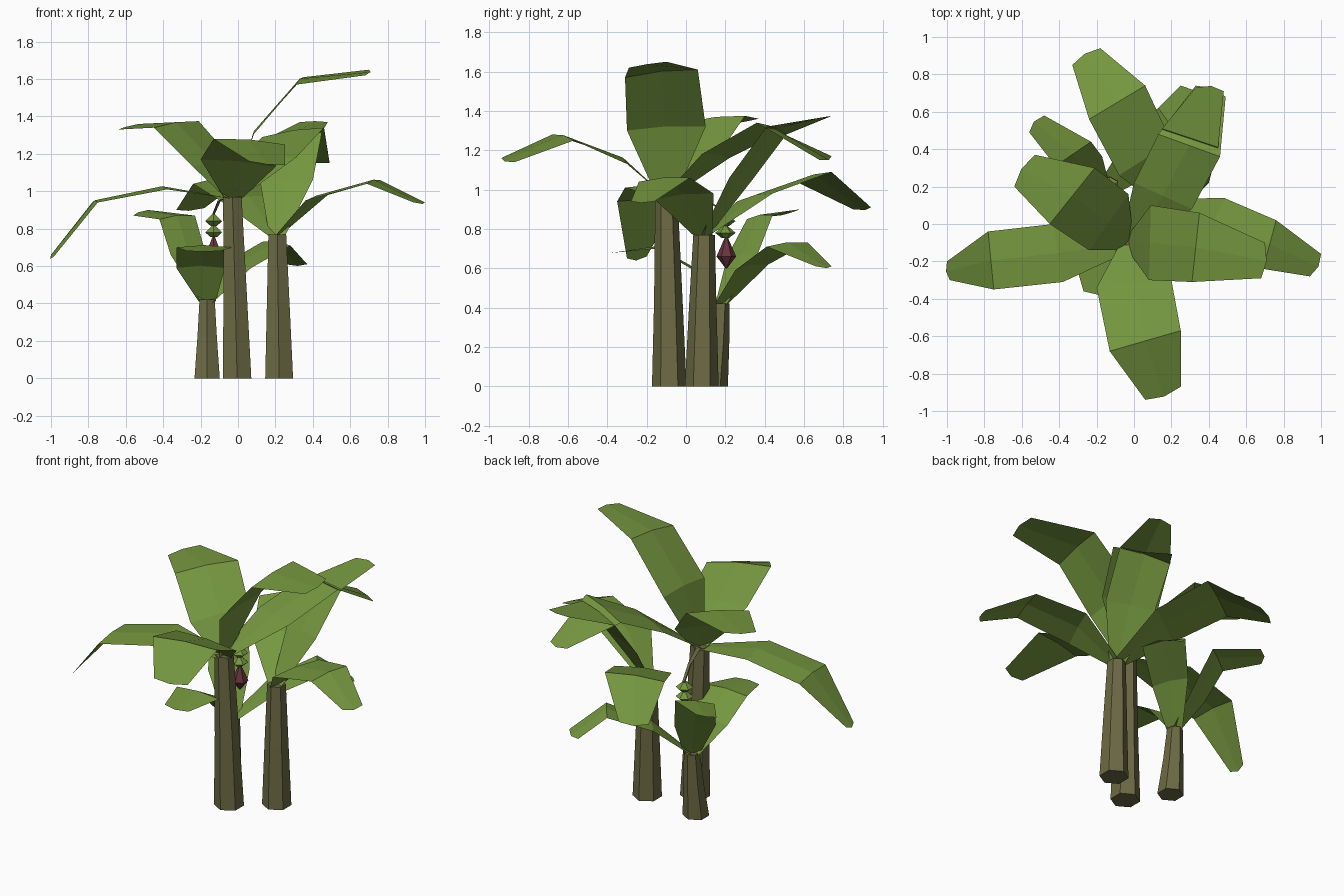
import bpy, bmesh, math
from mathutils import Vector

if "Cube" in bpy.data.objects:
    bpy.data.objects.remove(bpy.data.objects["Cube"])


def material(name, color):
    m = bpy.data.materials.new(name)
    m.diffuse_color = (*color, 1)
    m.use_nodes = True
    m.node_tree.nodes["Principled BSDF"].inputs["Base Color"].default_value = m.diffuse_color
    return m


LEAF = material("leaf green", (0.18, 0.31, 0.05))
BARK = material("trunk olive", (0.15, 0.145, 0.058))
BUD = material("bud maroon", (0.14, 0.035, 0.05))


def finish(name, bm, mat):
    me = bpy.data.meshes.new(name)
    bm.to_mesh(me)
    bm.free()
    me.materials.append(mat)
    ob = bpy.data.objects.new(name, me)
    bpy.context.collection.objects.link(ob)
    return ob


def loft(name, rings, mat, sides=6):
    """Skin horizontal rings given as (x, y, z, radius)."""
    bm = bmesh.new()
    loops = []
    for x, y, z, r in rings:
        loops.append([bm.verts.new((x + r * math.cos(math.tau * (i + .5) / sides),
                                    y + r * math.sin(math.tau * (i + .5) / sides), z))
                      for i in range(sides)])
    for a, b in zip(loops, loops[1:]):
        for i in range(sides):
            j = (i + 1) % sides
            bm.faces.new((a[i], a[j], b[j], b[i]))
    bm.faces.new(loops[0][::-1])
    bm.faces.new(loops[-1])
    return finish(name, bm, mat)


def leaf(name, base, *sections):
    """Folded blade through (left, right) edge pairs; seen along the leaf from its base."""
    base = Vector(base)
    pairs = [(Vector(l), Vector(r)) for l, r in sections]
    side = (pairs[0][1] - pairs[0][0]).normalized() * 0.045
    pairs.insert(0, (base - side, base + side))
    bm = bmesh.new()
    rows = []
    for k, (l, r) in enumerate(pairs):
        mid = (l + r) / 2
        if k == 3:      # blunt pointed tip
            prev = (pairs[2][0] + pairs[2][1]) / 2
            mid += (mid - prev).normalized() * 0.02
        elif k:         # raised midrib
            mid.z += 0.012
        rows.append([bm.verts.new(p) for p in (l, mid, r)])
    for a, b in zip(rows, rows[1:]):
        for i in range(2):
            bm.faces.new((a[i], a[i + 1], b[i + 1], b[i]))
    finish(name, bm, LEAF)


# Trunks
loft("tall_trunk", [(-.005, -.085, 0, .088), (-.015, -.09, .45, .072), (-.03, -.1, .97, .057)], BARK)
loft("middle_trunk", [(.22, .08, 0, .086), (.215, .085, .4, .07), (.21, .092, .77, .055)], BARK)
loft("short_trunk", [(-.165, .135, 0, .078), (-.165, .16, .22, .06), (-.165, .175, .42, .047)], BARK)

# Tall crown
A = (-.03, -.1, .96)
leaf("tall_leaf_front", A,
     ((.2, -.3, 1.13), (-.2, -.34, 1.17)),
     ((.25, -.57, 1.25), (-.13, -.68, 1.28)),
     ((.25, -.87, 1.14), (.06, -.94, 1.16)))
leaf("tall_leaf_left", A,
     ((-.38, -.31, 1.01), (-.43, 0, 1.02)),
     ((-.75, -.35, .94), (-.78, -.04, .94)),
     ((-.985, -.3, .65), (-1, -.2, .66)))
leaf("tall_leaf_right", A,
     ((.09, .1, 1.32), (.08, -.3, 1.3)),
     ((.35, .06, 1.61), (.31, -.31, 1.57)),
     ((.7, -.1, 1.65), (.68, -.29, 1.62)))
leaf("tall_leaf_back_right", A,
     ((0, .22, 1.16), (.31, .08, 1.18)),
     ((.13, .48, 1.29), (.46, .36, 1.34)),
     ((.33, .74, 1.17), (.49, .68, 1.15)))
leaf("tall_leaf_back_left", A,
     ((-.24, -.14, 1.13), (-.03, .16, 1.17)),
     ((-.45, 0, 1.34), (-.21, .3, 1.375)),
     ((-.64, .2, 1.33), (-.53, .37, 1.36)))

# Middle crown
B = (.21, .092, .76)
leaf("middle_leaf_right", B,
     ((.48, .14, .98), (.36, -.16, .95)),
     ((.76, .02, 1.06), (.69, -.24, 1.04)),
     ((1, -.16, .94), (.94, -.28, .94)))
leaf("middle_leaf_back_left", B,
     ((-.08, .26, .94), (.2, .44, .98)),
     ((-.24, .56, 1.04), (.06, .74, 1.09)),
     ((-.33, .85, .9), (-.18, .94, .91)))
leaf("middle_leaf_back_right", B,
     ((.12, .33, 1.04), (.4, .22, 1.06)),
     ((.15, .51, 1.28), (.45, .41, 1.32)),
     ((.33, .73, 1.37), (.48, .71, 1.37)))

# Short crown
C = (-.165, .175, .41)
leaf("short_leaf_front", C,
     ((-.07, .04, .59), (-.33, .05, .59)),
     ((-.03, -.15, .7), (-.33, -.15, .7)),
     ((-.1, -.36, .68), (-.27, -.36, .68)))
leaf("short_leaf_back_left", C,
     ((-.36, .21, .66), (-.17, .36, .66)),
     ((-.42, .31, .85), (-.23, .44, .87)),
     ((-.56, .49, .87), (-.48, .58, .9)))
leaf("short_leaf_back_right", C,
     ((-.06, .42, .62), (.07, .25, .59)),
     ((.13, .62, .73), (.28, .41, .71)),
     ((.25, .74, .61), (.37, .66, .61)))

# Hanging fruit stalk, fruit whorls and flower bud
loft("fruit_stalk", [(-.13, .21, .74, .008), (-.13, .205, .88, .01), (-.1, .1, .95, .012),
                     (-.04, -.08, .97, .015)], BARK, 4)
for i, z in enumerate((.78, .84)):
    loft(f"fruit_whorl_{i + 1}", [(-.13, .2, z - .025, .02), (-.13, .2, z, .052),
                                  (-.13, .2, z + .035, .012)], LEAF)
loft("flower_bud", [(-.13, .205, .6, .004), (-.13, .205, .66, .05), (-.13, .205, .76, .006)], BUD)
